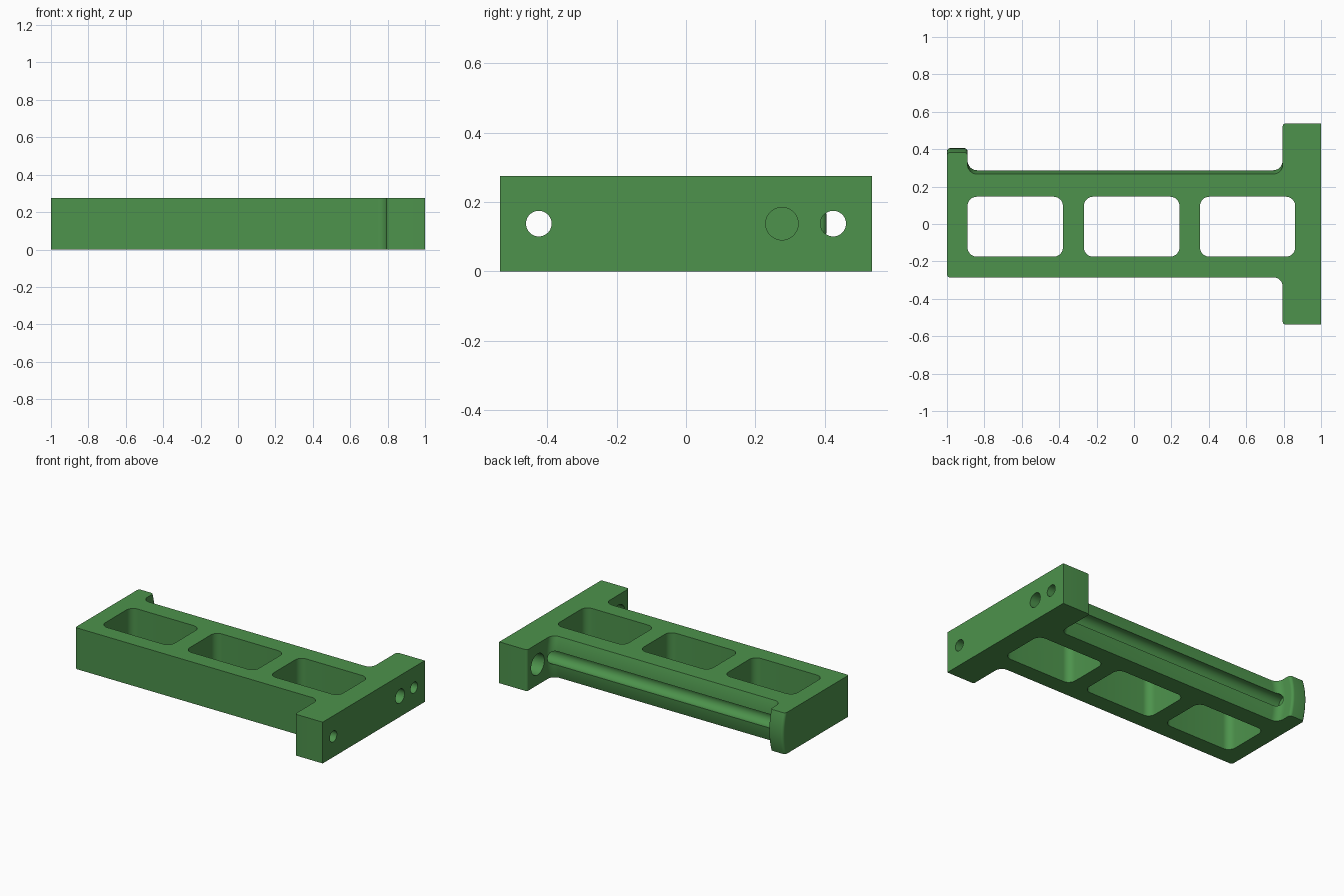
import bpy, bmesh, math
from mathutils import Vector

if "Cube" in bpy.data.objects:
    bpy.data.objects.remove(bpy.data.objects["Cube"])

H = 0.275      # height of the bracket
BULGE = 0.023  # depth of the convex curve along the back
ROWS = 16

green = bpy.data.materials.new("green")
green.diffuse_color = (0.074, 0.29, 0.072, 1)
green.use_nodes = True
green.node_tree.nodes["Principled BSDF"].inputs["Base Color"].default_value = green.diffuse_color


def rounded(corners, seg=8):
    """Outline from (x, y, radius) corners, each replaced by an arc."""
    pts = []
    for i, (x, y, r) in enumerate(corners):
        p = Vector((x, y))
        if r == 0:
            pts.append(p)
            continue
        a = (Vector(corners[i - 1][:2]) - p).normalized()
        b = (Vector(corners[(i + 1) % len(corners)][:2]) - p).normalized()
        c = p + (a + b) * r  # all corners are right angles
        for k in range(seg + 1):
            t = k / seg * math.pi / 2
            pts.append(c - b * r * math.cos(t) - a * r * math.sin(t))
    return pts


def prism(name, pts, z0, z1, rows=1, shift=None):
    bm = bmesh.new()
    rings = []
    for j in range(rows + 1):
        z = z0 + (z1 - z0) * j / rows
        rings.append([bm.verts.new((p.x, p.y - (shift(p, z) if shift else 0), z)) for p in pts])
    n = len(pts)
    for lo, hi in zip(rings, rings[1:]):
        for i in range(n):
            bm.faces.new((lo[i], lo[(i + 1) % n], hi[(i + 1) % n], hi[i]))
    bm.faces.new(rings[0][::-1])
    bm.faces.new(rings[-1])
    bmesh.ops.recalc_face_normals(bm, faces=bm.faces)
    me = bpy.data.meshes.new(name)
    bm.to_mesh(me)
    bm.free()
    ob = bpy.data.objects.new(name, me)
    ob.data.materials.append(green)
    bpy.context.collection.objects.link(ob)
    return ob


def rod(name, x0, x1, y, r):
    bpy.ops.mesh.primitive_cylinder_add(vertices=48, radius=r, depth=x1 - x0,
                                        location=((x0 + x1) / 2, y, H / 2),
                                        rotation=(0, math.pi / 2, 0))
    ob = bpy.context.object
    ob.name = name
    ob.data.materials.append(green)
    return ob


def back_curve(p, z):
    """Pulls the back of the body and lug in towards the top and bottom."""
    if p.y > 0.2 and p.x < 0.7951 and p.y < 0.45:
        return BULGE * (2 * z / H - 1) ** 2
    return 0


# Bracket body: web, end flange and back lug in one outline
outline = rounded([
    (-1, -0.285, 0.015), (0.795, -0.285, 0.05), (0.795, -0.537, 0.015), (1, -0.537, 0),
    (1, 0.537, 0), (0.795, 0.537, 0.015), (0.795, 0.29, 0.05), (-0.89, 0.29, 0.05),
    (-0.89, 0.406, 0.018), (-1, 0.406, 0.018)])
bracket = prism("bracket", outline, 0, H, ROWS, back_curve)

# Cutters: three windows, rod groove, bolt holes with counterbores
cutters = []
for x0, x1 in ((-0.89, -0.38), (-0.268, 0.243), (0.353, 0.862)):
    w = rounded([(x0, -0.175, 0.05), (x1, -0.175, 0.05), (x1, 0.146, 0.05), (x0, 0.146, 0.05)])
    cutters.append(prism("window_cutter", w, -0.1, H + 0.1))
cutters.append(rod("groove_cutter", -0.93, 1.1, 0.277, 0.047))
for y in (-0.425, 0.425):
    cutters.append(rod("bolt_cutter", 0.7, 1.1, y, 0.037))
    cutters.append(rod("counterbore_cutter", 0.7, 0.895, y, 0.07))

bpy.ops.object.select_all(action='DESELECT')
bpy.context.view_layer.objects.active = bracket
bracket.select_set(True)
for c in cutters:
    m = bracket.modifiers.new("cut", 'BOOLEAN')
    m.operation = 'DIFFERENCE'
    m.solver = 'EXACT'
    m.object = c
    bpy.ops.object.modifier_apply(modifier=m.name)
for c in cutters:
    bpy.data.objects.remove(c)

bpy.ops.object.shade_smooth_by_angle(angle=math.radians(30))
